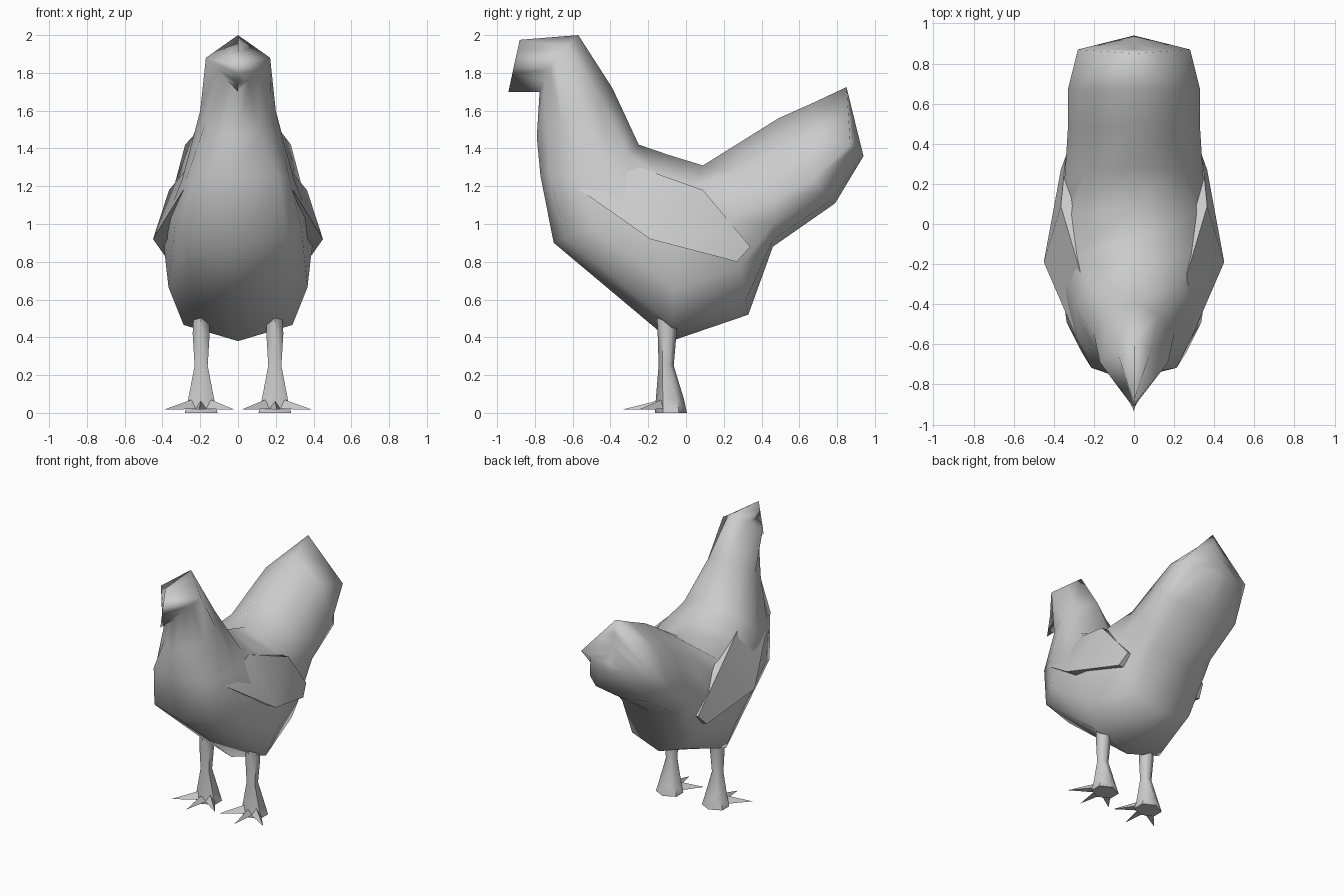
import bpy, bmesh, math

if "Cube" in bpy.data.objects:
    bpy.data.objects.remove(bpy.data.objects["Cube"])

grey = bpy.data.materials.new("plumage grey")
grey.diffuse_color = (0.6, 0.6, 0.6, 1)
grey.use_nodes = True
grey.node_tree.nodes["Principled BSDF"].inputs["Base Color"].default_value = grey.diffuse_color


def make(name, bm, angle):
    bmesh.ops.remove_doubles(bm, verts=bm.verts[:], dist=0.0005)
    bmesh.ops.dissolve_degenerate(bm, edges=bm.edges[:], dist=0.0005)
    bmesh.ops.recalc_face_normals(bm, faces=bm.faces[:])
    me = bpy.data.meshes.new(name)
    bm.to_mesh(me)
    bm.free()
    me.materials.append(grey)
    ob = bpy.data.objects.new(name, me)
    bpy.context.collection.objects.link(ob)
    bpy.ops.object.select_all(action='DESELECT')
    ob.select_set(True)
    bpy.context.view_layer.objects.active = ob
    bpy.ops.object.shade_smooth_by_angle(angle=math.radians(angle))
    return ob


def loft(bm, rings, cap_start=False, cap_end=True):
    loops = [[bm.verts.new(p) for p in r] for r in rings]
    n = len(loops[0])
    for a, b in zip(loops, loops[1:]):
        for i in range(n):
            j = (i + 1) % n
            bm.faces.new((a[i], a[j], b[j], b[i]))
    if cap_start:
        bm.faces.new(loops[0])
    if cap_end:
        bm.faces.new(loops[-1])


# Section shapes as (width share, share of the way to the end):
# one point above the widest point, two below it
SHAPES = {
    "straight": ((.5, .5), (.66, .34), (.33, .67)),
    "neck": ((.62, .60), (.86, .45), (.55, .78)),
    "full": ((.78, .68), (.92, .50), (.72, .85)),
    "tail": ((.70, .62), (.92, .50), (.68, .85)),
}


def section(back, wide, belly, shape):
    """Closed ring through a back point, the widest side point and a belly point."""
    w, wy, wz = wide

    def between(end, x, t):
        return (w * x, wy + (end[0] - wy) * t, wz + (end[1] - wz) * t)
    up, low_a, low_b = SHAPES[shape]
    half = [between(back, 0, 1), between(back, *up), wide,
            between(belly, *low_a), between(belly, *low_b), between(belly, 0, 1)]
    return half + [(-x, y, z) for x, y, z in half[-2:0:-1]]


# Body stations from beak to tail: back (y, z), widest point, belly (y, z)
stations = [
    ((-.88, 1.975), (0, -.91, 1.84), (-.94, 1.70), "straight"),
    ((-.57, 2.00), (.17, -.69, 1.88), (-.775, 1.70), "straight"),
    ((-.39, 1.72), (.20, -.55, 1.60), (-.79, 1.46), "neck"),
    ((-.25, 1.42), (.295, -.42, 1.24), (-.77, 1.25), "full"),
    ((-.09, 1.365), (.365, -.28, 1.06), (-.70, .90), "full"),
    ((.09, 1.31), (.40, -.04, .95), (-.08, .38), "full"),
    ((.29, 1.435), (.345, .24, 1.02), (.33, .52), "tail"),
    ((.49, 1.56), (.33, .47, 1.13), (.46, .88), "tail"),
    ((.67, 1.64), (.33, .67, 1.23), (.79, 1.11), "tail"),
    ((.85, 1.725), (.28, .87, 1.42), (.94, 1.36), "straight"),
    ((.85, 1.725), (0, .895, 1.54), (.94, 1.36), "straight"),
]
bm = bmesh.new()
loft(bm, [section(*s) for s in stations], cap_end=False)
make("body", bm, 180)

# Wing outline; its inner rim is buried in the body
wing = [(.29, -.56, 1.18), (.45, -.19, .92), (.365, .27, .80),
        (.34, .34, .88), (.365, .09, 1.18), (.265, -.25, 1.30)]
# Leg sections: centre y, height, half width x, half depth y
leg = [(-.10, .54, .045, .055), (-.10, .42, .052, .05),
       (-.105, .25, .04, .04), (-.085, .07, .08, .075), (-.08, 0, .10, .085)]

for side, s in (("right", 1), ("left", -1)):
    bm = bmesh.new()
    loft(bm, [[(s * x, y, z) for x, y, z in wing],
              [(s * (x - .08), y, z) for x, y, z in wing]])
    v = list(bm.verts)
    for f in ((0, 1, 5), (1, 4, 5), (1, 2, 3, 4)):
        bm.faces.new([v[i] for i in f])
    make(side + "_wing", bm, 50)

    # Six-sided flared leg
    bm = bmesh.new()
    rings = []
    for y, z, rx, ry in leg:
        rings.append([(s * .195 + rx * math.cos(a), y + ry * math.sin(a), z)
                      for a in (math.radians(30 + 60 * i) for i in range(6))])
    loft(bm, rings, True, True)
    make(side + "_leg", bm, 60)

    # Three pointed toes fanned forward
    bm = bmesh.new()
    for k in (-1, 0, 1):
        root = (s * (.195 + .05 * k), -.13)
        tip = (s * (.205 + .185 * k), -.335 + .085 * abs(k), .018)
        dx, dy = tip[0] - root[0], tip[1] - root[1]
        d = math.hypot(dx, dy) / .033
        base = [(*root, .07), (root[0] - dy / d, root[1] + dx / d, .02),
                (root[0] + dy / d, root[1] - dx / d, .02)]
        loft(bm, [base, [tip] * 3], True, False)
    make(side + "_toes", bm, 30)
